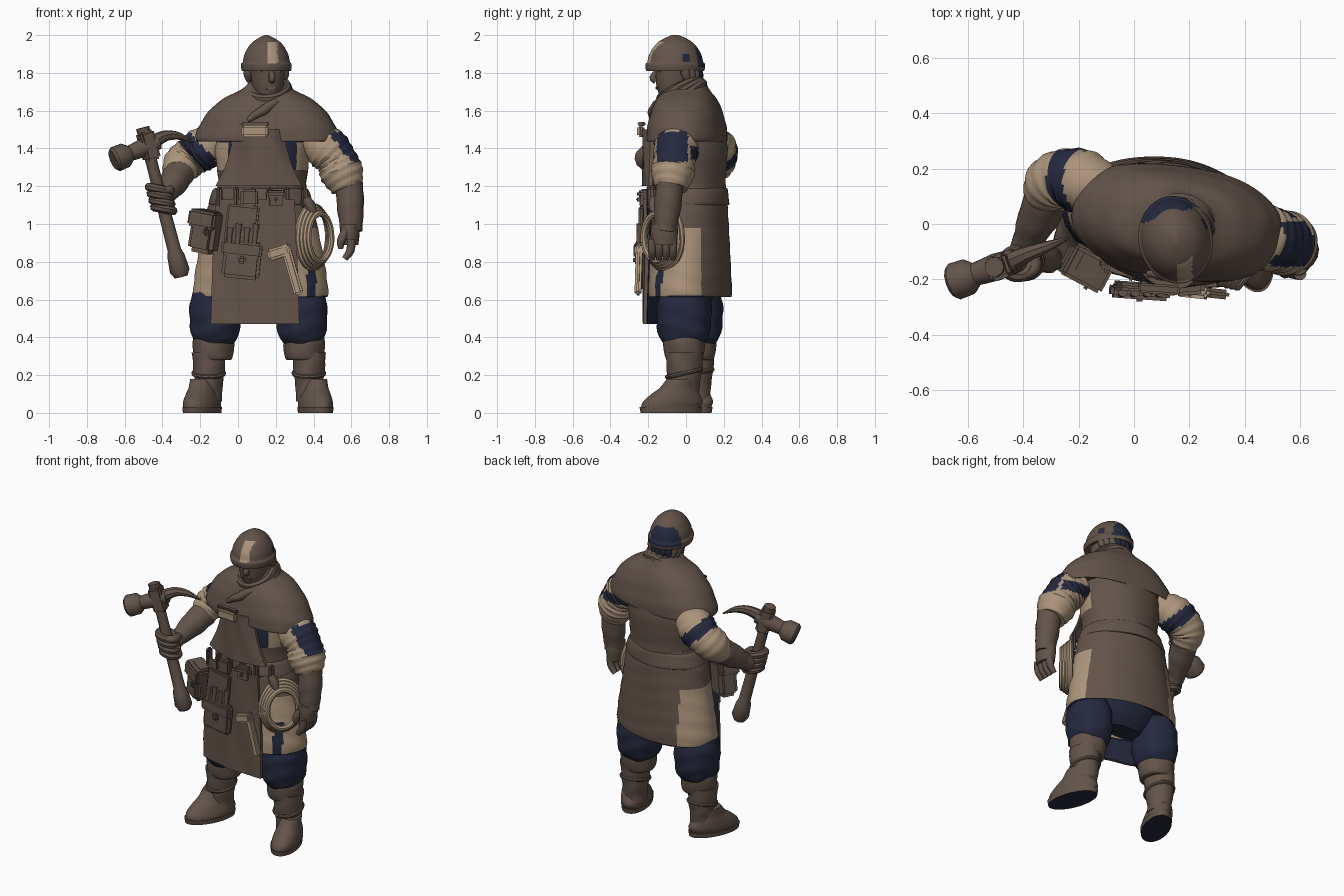
import bpy, bmesh, math
from mathutils import Vector, Matrix

cube = bpy.data.objects.get("Cube")
if cube:
    bpy.data.objects.remove(cube)


def material(name, rgb):
    m = bpy.data.materials.new(name)
    m.use_nodes = True
    m.diffuse_color = (*rgb, 1)
    m.node_tree.nodes["Principled BSDF"].inputs["Base Color"].default_value = (*rgb, 1)
    return m


BROWN = material("brown leather", (.125, .088, .068))
TAN = material("tan cloth", (.41, .3, .2))
NAVY = material("navy cloth", (.018, .022, .048))
BODY_TURN = -9
HEAD_TURN = 12


def finish(name, bm, mat):
    bmesh.ops.recalc_face_normals(bm, faces=bm.faces)
    mesh = bpy.data.meshes.new(name)
    bm.to_mesh(mesh)
    bm.free()
    mesh.materials.append(mat)
    mesh.shade_smooth()
    mesh.set_sharp_from_angle(angle=math.radians(40))
    obj = bpy.data.objects.new(name, mesh)
    bpy.context.collection.objects.link(obj)
    return obj


def paint(obj, mat, rule):
    """Give another material to the faces whose centre and normal pass the rule."""
    obj.data.materials.append(mat)
    slot = len(obj.data.materials) - 1
    for face in obj.data.polygons:
        if rule(face.center, face.normal):
            face.material_index = slot


def refine(rows, steps):
    """Catmull-Rom interpolation of rows of numbers."""
    rows = [Vector(row) for row in rows]
    last = len(rows) - 1
    out = []
    for i in range(last):
        a, b, c, d = rows[max(i - 1, 0)], rows[i], rows[i + 1], rows[min(i + 2, last)]
        for step in range(steps):
            t = step / steps
            out.append(b + (c - a) * (t / 2) + (a * 2 - b * 5 + c * 4 - d) * (t * t / 2)
                       + (b * 3 - a - c * 3 + d) * (t ** 3 / 2))
    return out + [rows[last]]


def skin(name, mat, rings, looped=False):
    """Join rings of points into a surface, capped unless it is looped."""
    bm = bmesh.new()
    loops = [[bm.verts.new(point) for point in ring] for ring in rings]
    count = len(loops[0])
    for a, b in zip(loops, loops[1:] + (loops[:1] if looped else [])):
        for i in range(count):
            k = (i + 1) % count
            bm.faces.new((a[i], a[k], b[k], b[i]))
    if not looped:
        bm.faces.new(loops[0])
        bm.faces.new(loops[-1])
    return finish(name, bm, mat)


def angles(count):
    return [math.tau * i / count for i in range(count)]


def loft(name, mat, centre, rows, depth=(0, 1), lean=0, yaw=0, folds=0, waves=6, sides=64, steps=5, square=1):
    """Level ovals from rows of height and half width; depth = offset, slope."""
    turn = Matrix.Rotation(math.radians(yaw), 3, "Z")
    bottom = rows[0][0]
    rings = []
    for z, wide in refine(rows, steps):
        deep = depth[0] + depth[1] * wide
        middle = Vector((*centre, z)) + Vector((0, lean * (z - bottom), 0))
        ring = []
        for a in angles(sides):
            fold = 1 + folds * (math.sin(waves * a + z * 9) + math.sin(z * 60 + 2 * math.sin(a * 2)))
            across, along = [math.copysign(abs(v) ** square, v) for v in (math.cos(a), math.sin(a))]
            ring.append(middle + turn @ Vector((wide * across, deep * along, 0)) * fold)
        rings.append(ring)
    return skin(name, mat, rings)


def tube(name, mat, points, radii, sides=16, steps=4, folds=0, looped=False):
    """Round tube along points, with one radius for each point."""
    rows = refine([(*point, radius) for point, radius in zip(points, radii)], steps)
    path = [row.xyz for row in rows]
    last = len(path) - 1
    side, rings = Vector((.3, .9, .2)), []
    for i, point in enumerate(path):
        ahead = path[(i + 1) % len(path)] if looped else path[min(i + 1, last)]
        behind = path[i - 1] if looped else path[max(i - 1, 0)]
        along = (ahead - behind).normalized()
        side = (side - along * side.dot(along)).normalized()
        up = along.cross(side)
        ring = []
        for a in angles(sides):
            radius = rows[i].w * (1 + folds * math.sin(i * 1.7 + 2 * math.sin(a)))
            ring.append(point + (side * math.cos(a) + up * math.sin(a)) * radius)
        rings.append(ring)
    return skin(name, mat, rings, looped)


def rod(name, mat, start, end, profile, sides=10, steps=1, folds=0):
    """Straight turned part; the profile holds share of the length and radius."""
    start, end = Vector(start), Vector(end)
    return tube(name, mat, [start.lerp(end, t) for t, radius in profile],
                [radius for t, radius in profile], sides, steps, folds)


def hoop(name, mat, centre, across, up, thick):
    """Closed ring of cord or cloth spanned by two directions."""
    path = [Vector(centre) + Vector(across) * math.cos(a) + Vector(up) * math.sin(a) for a in angles(36)]
    return tube(name, mat, path, [thick] * len(path), sides=8, steps=1, looped=True)


def box(name, mat, place, size, tilt=0, yaw=0, bevel=.012):
    bm = bmesh.new()
    bmesh.ops.create_cube(bm, size=1)
    bmesh.ops.scale(bm, vec=size, verts=bm.verts)
    bmesh.ops.bevel(bm, geom=bm.edges[:], offset=min(bevel, min(size) / 3), segments=2, affect="EDGES")
    turn = Matrix.Rotation(math.radians(yaw), 4, "Z") @ Matrix.Rotation(math.radians(tilt), 4, "Y")
    bm.transform(Matrix.Translation(place) @ turn)
    return finish(name, bm, mat)


def panel(name, mat, centre, rows, bow):
    """Bowed sheet of thick cloth from rows of height and half width."""
    rings = []
    for z, half in refine(rows, 4):
        front = []
        for i in range(17):
            u = i / 8 - 1
            y = centre[1] + bow * u * u - .035 * u + .004 * math.sin(7 * u + 9 * z)
            front.append(Vector((centre[0] + half * u, y, z)))
        rings.append(front + [point + Vector((0, .02, 0)) for point in reversed(front)])
    return skin(name, mat, rings)


# Legs and boots
for side, s, x, y, splay in (("left", 1, .35, -.01, 17), ("right", -1, -.13, .05, -24)):
    loft(side + "_trouser_leg", NAVY, (x - s * .01, y),
         [(.66, .11), (.58, .133), (.47, .133), (.4, .12), (.36, .09)], depth=(.01, 1), folds=.02, waves=5)
    loft(side + "_boot_cuff", BROWN, (x, y), [(.41, .09), (.39, .11), (.29, .1), (.28, .07)], folds=.012)
    loft(side + "_boot_shaft", BROWN, (x + s * .025, y), [(.32, .09), (.2, .08), (.12, .07), (.06, .07)],
         depth=(.01, 1), folds=.02, waves=3)
    hoop(side + "_boot_strap", BROWN, (x + s * .025, y, .21), (.08, 0, 0), (0, .09, .02), .012)
    toe = (x + s * .06, y - .07)
    loft(side + "_boot_foot", BROWN, toe, [(.03, .082), (.06, .082), (.1, .074), (.13, .066), (.18, .06)],
         depth=(-.165, 4), lean=.35, yaw=splay)
    sole = loft(side + "_boot_sole", BROWN, toe, [(0, .083), (.03, .086)], depth=(0, 2), yaw=splay, steps=1)
    paint(sole, NAVY, lambda c, n: n.z < -.9)
loft("trouser_seat", NAVY, (.11, .03), [(.68, .25), (.6, .22), (.53, .13)], depth=(0, .5))

# Skirt, torso and belt
waist = (.12, .022)
skirt = loft("coat_skirt", BROWN, waist, [(1.2, .23), (1.1, .28), (.95, .31), (.76, .345), (.63, .36), (.62, .34), (.68, .3)],
             depth=(.11, .3), yaw=BODY_TURN, folds=.006, sides=96, steps=6)
paint(skirt, TAN, lambda c, n: c.z < .98 and (c.y < .08 or c.x < -.09))
paint(skirt, NAVY, lambda c, n: n.z < -.3 or c.y < 0 and c.z < .82 and .365 < c.x < .415)
torso = loft("coat_torso", BROWN, (.13, .02), [(1.15, .24), (1.22, .235), (1.4, .25), (1.53, .22)],
             depth=(0, .8), yaw=BODY_TURN, folds=.008, sides=80)
paint(torso, NAVY, lambda c, n: c.y < -.04 and c.z > 1.27)
paint(torso, TAN, lambda c, n: abs(c.x - .13) > .185 and 1.28 < c.z < 1.42 and (c.y < .05 or c.x < 0 and c.y < .14))
loft("waist_belt", BROWN, waist, [(1.19, .235), (1.18, .255), (1.11, .28), (1.1, .26)],
     depth=(.12, .3), yaw=BODY_TURN, folds=.006)

# Apron
panel("apron_bib", BROWN, (.11, -.228), [(1.5, .13), (1.4, .15), (1.3, .18), (1.2, .23)], bow=.07)
apron = panel("apron_skirt", BROWN, (.09, -.218), [(1.13, .21), (.8, .225), (.47, .235)], bow=.03)
paint(apron, NAVY, lambda c, n: n.y > .5)
box("bib_plate", TAN, (.09, -.24, 1.49), (.14, .03, .06), yaw=-4)
box("bib_plate_flap", BROWN, (.09, -.235, 1.53), (.15, .035, .02), yaw=-4)

# Shoulder cape, collar and scarf
loft("shoulder_cape", BROWN, (.155, .005), [(1.755, .09), (1.71, .14), (1.66, .24), (1.59, .315), (1.51, .365),
     (1.45, .38), (1.44, .36), (1.49, .3)], depth=(.065, .37), yaw=BODY_TURN, folds=.006, square=.85)
for i in range(3):
    r = .1 + .012 * i
    hoop(f"scarf_roll_{i}", BROWN, (.16, -.035, 1.715 - .03 * i), (r, 0, .01), (0, r, .05 + .02 * i), .024)
tube("scarf_end", BROWN, [(.21, -.14, 1.65), (.13, -.175, 1.6), (.05, -.18, 1.55)], [.02, .026, .012], folds=.1)

# Head and helmet
brow = Vector((.175, -.15, 1.815))
loft("head", BROWN, (.157, -.06), [(1.6, .07), (1.66, .055), (1.69, .07), (1.75, .085), (1.85, .095)],
     depth=(.015, 1), yaw=HEAD_TURN, sides=32)
tube("nose", BROWN, [brow, brow + Vector((.005, -.025, -.04)), brow + Vector((.003, -.01, -.058))],
     [.012, .018, .016], sides=10)
box("brow", BROWN, brow, (.12, .03, .02), yaw=HEAD_TURN)
box("mouth", BROWN, brow - Vector((0, 0, .095)), (.055, .02, .014), yaw=HEAD_TURN)
helmet = loft("helmet", BROWN, (.15, -.057), [(1.82, .11), (1.81, .128), (1.845, .133), (1.858, .124), (1.9, .114),
              (1.95, .085), (1.98, .048), (2, .008)], depth=(.01, 1.12), yaw=HEAD_TURN)
paint(helmet, TAN, lambda c, n: c.y < -.12 and .155 < c.x < .21 and 1.85 < c.z < 1.965)
paint(helmet, NAVY, lambda c, n: 1.83 < c.z < 1.94 and c.y - .3 * (c.x - .15) > .04)
paint(helmet, NAVY, lambda c, n: 1.86 < c.z < 1.9 and c.x > .15 and abs(c.y) < .018)
for i in range(9):
    a = math.pi * (i + 1) / 10
    root = Vector((.15 + .1 * math.cos(a), -.04 + .1 * math.sin(a), 1.82))
    rod(f"hair_lock_{i}", NAVY if 2 < i < 7 else BROWN, root, root + Vector((0, .02, -.07)),
        [(0, .025), (.5, .024), (1, .008)], steps=3)

# Left arm hanging
sleeve = tube("left_sleeve", TAN, [(.39, -.02, 1.46), (.47, -.05, 1.4), (.52, -.06, 1.34), (.55, -.07, 1.27), (.58, -.08, 1.19)],
              [.085, .118, .108, .115, .085], sides=64, steps=8, folds=.03)
paint(sleeve, NAVY, lambda c, n: 1.33 < c.z < 1.49 and c.x > .49 and -.155 < c.y < .01)
paint(sleeve, NAVY, lambda c, n: 1.34 < c.z < 1.41 and c.y > .025)
rod("left_glove", BROWN, (.59, -.085, 1.22), (.6, -.11, .96), [(0, .07), (.4, .073), (.8, .063), (1, .058)],
    sides=16, steps=4, folds=.025)
loft("left_palm", BROWN, (.592, -.115), [(1, .05), (.95, .052), (.89, .045)], depth=(.02, 1), sides=20)
for i in range(4):
    y = -.18 + i * .037
    tube(f"left_finger_{i}", BROWN, [(.6, y, .92), (.595, y, .86), (.565, y, .815)], [.023, .022, .016], sides=10)
tube("left_thumb", BROWN, [(.57, -.16, .96), (.545, -.175, .91), (.545, -.17, .87)], [.025, .022, .014], sides=10)

# Right arm gripping the hammer
sleeve = tube("right_sleeve", TAN, [(-.08, .1, 1.45), (-.18, .15, 1.4), (-.25, .165, 1.355), (-.3, .14, 1.31), (-.325, .08, 1.25)],
              [.085, .115, .105, .1, .07], sides=64, steps=8, folds=.03)
paint(sleeve, NAVY, lambda c, n: .015 < -.6 * (c.x + .17) - .55 * (c.z - 1.42) < .08)
rod("right_glove", BROWN, (-.31, .1, 1.27), (-.4, -.09, 1.13), [(0, .08), (.4, .075), (.8, .055), (1, .05)],
    sides=16, steps=4, folds=.025)
top, pommel = Vector((-.505, -.155, 1.51)), Vector((-.3, -.125, .72))
rod("hammer_handle", BROWN, top, pommel,
    [(0, .036), (.25, .031), (.6, .034), (.82, .036), (.86, .046), (.96, .053), (1, .035)])
for i in range(4):
    knuckle = top.lerp(pommel, .41 + .045 * i)
    hoop(f"right_finger_{i}", BROWN, knuckle, (.05, 0, -.01), (0, .045, 0), .023)
tube("right_thumb", BROWN, [(-.37, -.09, 1.17), (-.36, -.16, 1.18), (-.41, -.19, 1.18)], [.026, .024, .016], sides=10)
socket = Vector((-.475, -.15, 1.415))
rod("hammer_face", BROWN, socket + Vector((-.185, -.062, -.077)), socket + Vector((.05, .02, .02)),
    [(0, .055), (.05, .068), (.27, .066), (.38, .042), (.7, .05), (1, .042)], sides=12)
box("hammer_socket", BROWN, socket, (.08, .09, .16), tilt=-16, yaw=20)
tube("hammer_spike", BROWN, [socket, (-.39, -.11, 1.465), (-.31, -.08, 1.465), (-.235, -.05, 1.43)],
     [.042, .03, .02, .004], sides=8)


# Belt gear
def pouch(name, place, size, tilt, yaw):
    wide, deep, high = size
    place = Vector(place)
    box(name, BROWN, place, size, tilt, yaw, bevel=.025)
    box(name + "_flap", BROWN, place + Vector((0, -.012, high * .28)), (wide * 1.08, deep, high * .4), tilt, yaw)
    box(name + "_clasp", BROWN, place - Vector((0, deep * .6, 0)), (wide * .2, .03, high * .2), tilt, yaw)


pouch("side_pouch", (-.17, -.15, .96), (.15, .12, .23), tilt=10, yaw=-28)
pouch("front_pouch", (.02, -.235, .81), (.2, .05, .2), tilt=6, yaw=-4)
pouch("small_pouch", (.2, -.22, 1.13), (.1, .05, .1), tilt=0, yaw=4)
box("belt_buckle", BROWN, (.06, -.225, 1.14), (.09, .04, .09), yaw=-4)
box("pouch_hanger", BROWN, (.02, -.23, 1), (.17, .03, .2), tilt=6, yaw=-4)
for i in range(4):
    foot = Vector((-.05 + i * .045, -.255, .86))
    rod(f"pouch_tool_{i}", BROWN, foot, foot + Vector((.01, .01, .12 + .02 * (i % 2))), [(0, .012), (.7, .013), (1, .018)])
for i in range(6):
    offset = .09 * i - .22
    box(f"belt_loop_{i}", BROWN, (.12 + offset, -.2 + .9 * offset ** 2, 1.14), (.03, .04, .11), yaw=60 * offset)
box("mallet_handle", TAN, (.285, -.25, .76), (.05, .035, .28), tilt=-16, yaw=-6)
box("mallet_head", TAN, (.215, -.245, .85), (.12, .045, .06), tilt=-18, yaw=-6)
rod("rope_hanger", BROWN, (.36, -.17, 1.14), (.4, -.17, 1.06), [(0, .02), (.5, .03), (1, .02)])

# Rope coil
for i in range(4):
    shift, size = .012 * (i - 1.5), 1 - .08 * i
    hoop(f"rope_coil_{i}", TAN, (.415 + shift, -.135 - shift, .93), (.08 * size, .095 * size, 0), (0, 0, .165 * size), .017)
